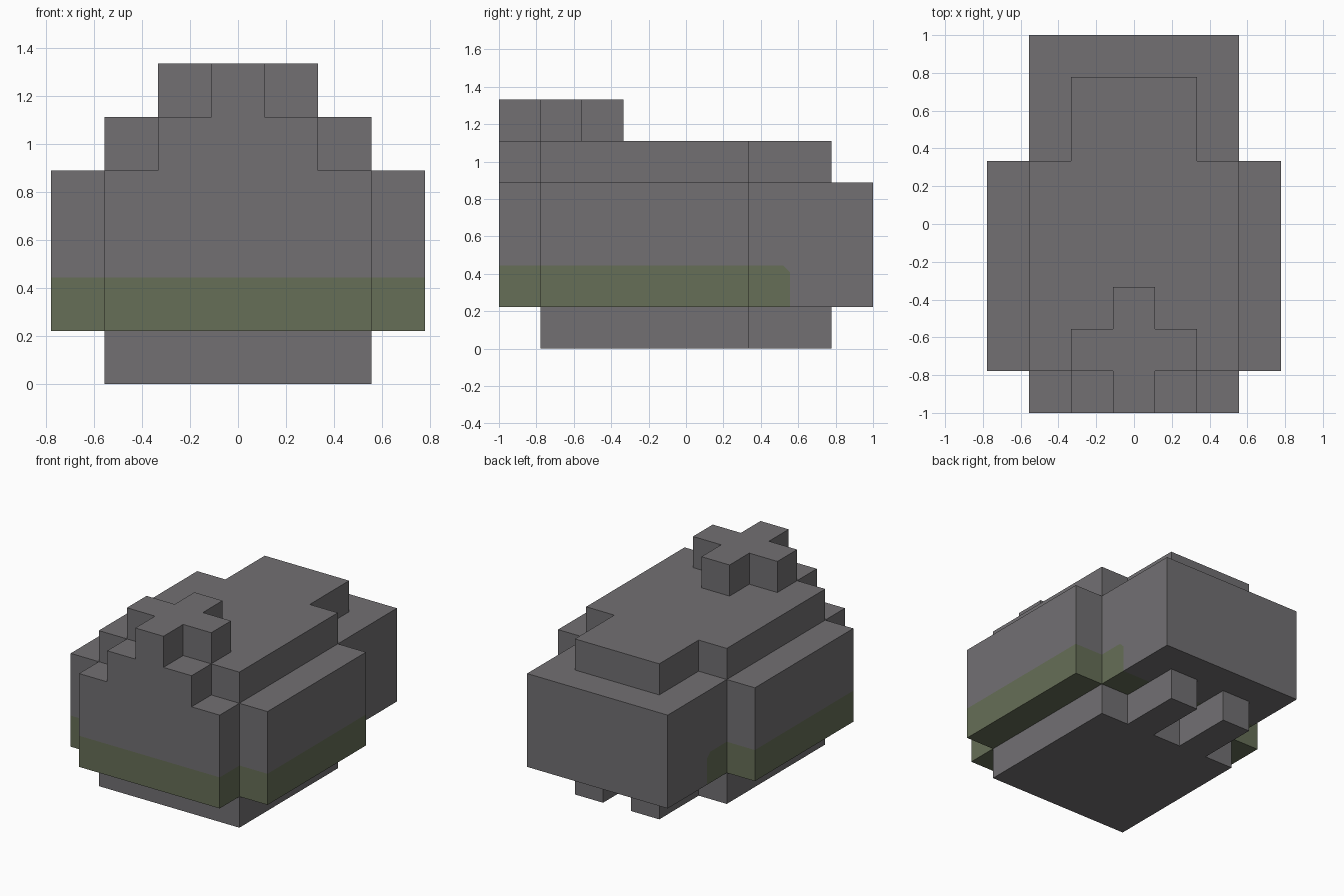
import bpy, bmesh
from mathutils import Vector

if "Cube" in bpy.data.objects:
    bpy.data.objects.remove(bpy.data.objects["Cube"], do_unlink=True)

U = 2 / 9  # one block


def material(name, rgb):
    m = bpy.data.materials.new(name)
    m.use_nodes = True
    m.diffuse_color = (*rgb, 1)
    bsdf = m.node_tree.nodes["Principled BSDF"]
    bsdf.inputs["Base Color"].default_value = (*rgb, 1)
    bsdf.inputs["Roughness"].default_value = 0.9
    return m


STONE = material("stone grey", (0.168, 0.162, 0.171))
MOSS = material("moss green", (0.133, 0.156, 0.095))


def layer(name, z0, z1, steps, x=0, paint=None):
    """Stepped prism; steps are (y start, y end, half width) in blocks."""
    right = [(w, y) for a, b, w in steps for y in (a, b)]
    outline = right + [(-w, y) for w, y in reversed(right)]
    bm = bmesh.new()
    base = bm.faces.new([bm.verts.new((x + px, py, z0)) for px, py in outline])
    top = bmesh.ops.extrude_face_region(bm, geom=[base])["geom"]
    bmesh.ops.translate(bm, vec=(0, 0, z1 - z0),
                        verts=[v for v in top if isinstance(v, bmesh.types.BMVert)])
    bmesh.ops.recalc_face_normals(bm, faces=bm.faces)
    if paint:
        paint(bm)
    bmesh.ops.scale(bm, vec=(U, U, U), verts=bm.verts)
    mesh = bpy.data.meshes.new(name)
    bm.to_mesh(mesh)
    bm.free()
    mesh.materials.append(STONE)
    mesh.materials.append(MOSS)
    obj = bpy.data.objects.new(name, mesh)
    bpy.context.collection.objects.link(obj)
    return obj


def cut(bm, co, no, rule):
    """Split the faces picked by the rule along a plane."""
    faces = [f for f in bm.faces if rule(f.calc_center_median(), f.normal)]
    geom = faces + list({e for f in faces for e in f.edges}) + list({v for f in faces for v in f.verts})
    bmesh.ops.bisect_plane(bm, geom=geom, plane_co=co, plane_no=no)


def paint_moss(bm):
    # Low band from the front to past the side steps, with a clipped rear corner
    cut(bm, (0, 0, 2), (0, 0, 1), lambda c, n: abs(n.z) < 0.5)
    cut(bm, (0, 2.5, 0), (0, 1, 0), lambda c, n: c.z < 2)
    corner, slope = Vector((0, 2.42, 1.92)), Vector((0, 1, 1))
    cut(bm, corner, slope, lambda c, n: abs(n.x) > 0.5 and 1.5 < c.y < 2.5 and c.z < 2)
    for f in bm.faces:
        c = f.calc_center_median()
        clipped = abs(f.normal.x) > 0.5 and (c - corner).dot(slope) > 0
        f.material_index = int(c.z < 2 and c.y < 2.5 and not clipped)


# Base slab and its two rear prongs
layer("base_slab", 0, 1, [(-3.5, 1.5, 2.5)])
for side, x in (("left", 1), ("right", -1)):
    layer(side + "_rear_prong", 0, 1, [(1.5, 3.5, 0.5)], x=x)

# Main block with side steps
layer("main_block", 1, 4, [(-4.5, -3.5, 2.5), (-3.5, 1.5, 3.5), (1.5, 4.5, 2.5)], paint=paint_moss)

# Upper step and the cross-shaped crest
layer("upper_step", 4, 5, [(-4.5, -3.5, 1.5), (-3.5, 1.5, 2.5), (1.5, 3.5, 1.5)])
layer("crest", 5, 6, [(-4.5, -3.5, 0.5), (-3.5, -2.5, 1.5), (-2.5, -1.5, 0.5)])
